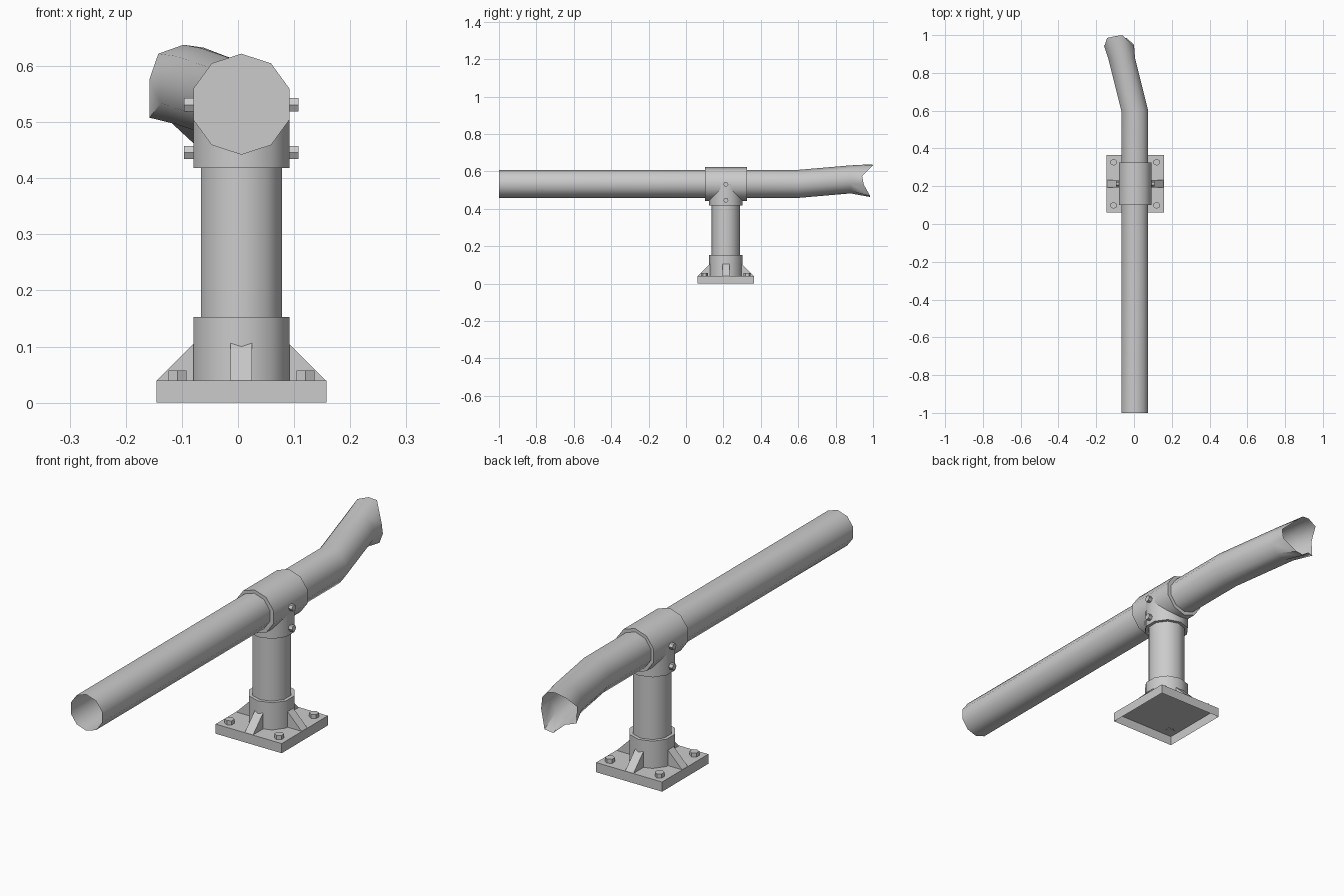
import bpy, bmesh, math
from mathutils import Vector, Matrix

if "Cube" in bpy.data.objects:
    bpy.data.objects.remove(bpy.data.objects["Cube"])

CX, CY = 0.006, 0.213      # post axis
TZ = 0.532                 # rail height
AXES = {'x': (Vector((0, 1, 0)), Vector((0, 0, 1)), 0),
        'y': (Vector((1, 0, 0)), Vector((0, 0, 1)), 90),
        'z': (Vector((1, 0, 0)), Vector((0, 1, 0)), 90)}


def finish(name, bm, smooth=False):
    me = bpy.data.meshes.new(name)
    bm.normal_update()
    bm.to_mesh(me)
    bm.free()
    ob = bpy.data.objects.new(name, me)
    bpy.context.collection.objects.link(ob)
    if smooth:
        bpy.context.view_layer.objects.active = ob
        ob.select_set(True)
        bpy.ops.object.shade_smooth_by_angle(angle=math.radians(40))
        ob.select_set(False)
    return ob


def ring(axis, center, r, n=10):
    u, v, phase = AXES[axis]
    angs = [math.radians(phase + 360 * k / n) for k in range(n)]
    return [Vector(center) + r * (math.cos(a) * u + math.sin(a) * v) for a in angs]


def loft(name, rings, caps=(True, True), smooth=True):
    bm = bmesh.new()
    loops = [[bm.verts.new(p) for p in r] for r in rings]
    n = len(loops[0])
    for a, b in zip(loops, loops[1:]):
        for i in range(n):
            j = (i + 1) % n
            bm.faces.new((a[i], a[j], b[j], b[i]))
    if caps[0]:
        bm.faces.new(loops[0][::-1])
    if caps[1]:
        bm.faces.new(loops[-1])
    return finish(name, bm, smooth)


# base plate, open underneath
h = 0.1515
square = [(-h, -h), (h, -h), (h, h), (-h, h)]
loft("base_plate", [[Vector((CX + x, CY + y, z)) for x, y in square] for z in (0, 0.04)],
     caps=(False, True), smooth=False)

# base collar, post and upper vertical sleeve
for name, r, z0, z1 in (("base_collar", 0.09, 0.04, 0.153),
                        ("post", 0.076, 0.153, 0.418),
                        ("tee_lower_sleeve", 0.09, 0.418, TZ)):
    loft(name, [ring('z', (CX, CY, z), r) for z in (z0, z1)])

# horizontal sleeve of the tee
loft("tee_sleeve", [ring('y', (CX, y, TZ), 0.09) for y in (0.326, 0.101)])

# bent rail with a torn, flared back end; both ends open
torn_end = [Vector(p) for p in (
    (-0.097, 0.995, 0.638), (-0.142, 0.985, 0.622), (-0.158, 0.940, 0.576),
    (-0.158, 0.945, 0.508), (-0.120, 0.965, 0.500), (-0.080, 0.985, 0.463),
    (-0.040, 0.985, 0.468), (0.000, 0.950, 0.530), (0.000, 0.942, 0.575),
    (-0.062, 1.000, 0.633))]
rail_rings = [torn_end] + [ring('y', c, 0.075) for c in (
    (-0.066, 0.88, 0.557), (0.004, 0.60, 0.533), (0.004, -1.0, 0.533))]
loft("rail_tube", rail_rings, caps=(False, False))

# four gussets around the base collar
wedge = [(0.07, 0.04), (0.15, 0.04), (0.07, 0.12)]
for k in range(4):
    g = loft("gusset_%d" % k,
             [[Vector((r, s, z)) for r, z in wedge] for s in (0.019, -0.019)], smooth=False)
    g.data.transform(Matrix.Translation((CX, CY, 0)) @ Matrix.Rotation(k * math.pi / 2, 4, 'Z'))

# hex anchor bolts on the plate, and clamp bolts on the tee sides
for sx in (-1, 1):
    for sy in (-1, 1):
        loft("anchor_bolt", [ring('z', (CX + sx * 0.114, CY + sy * 0.114, z), 0.0185, 6)
                             for z in (0.038, 0.057)], smooth=False)
    for z in (0.446, 0.531):
        xs = sorted((CX + sx * 0.07, CX + sx * 0.102))
        loft("clamp_bolt", [ring('x', (x, CY, z), 0.0135, 6) for x in xs], smooth=False)
